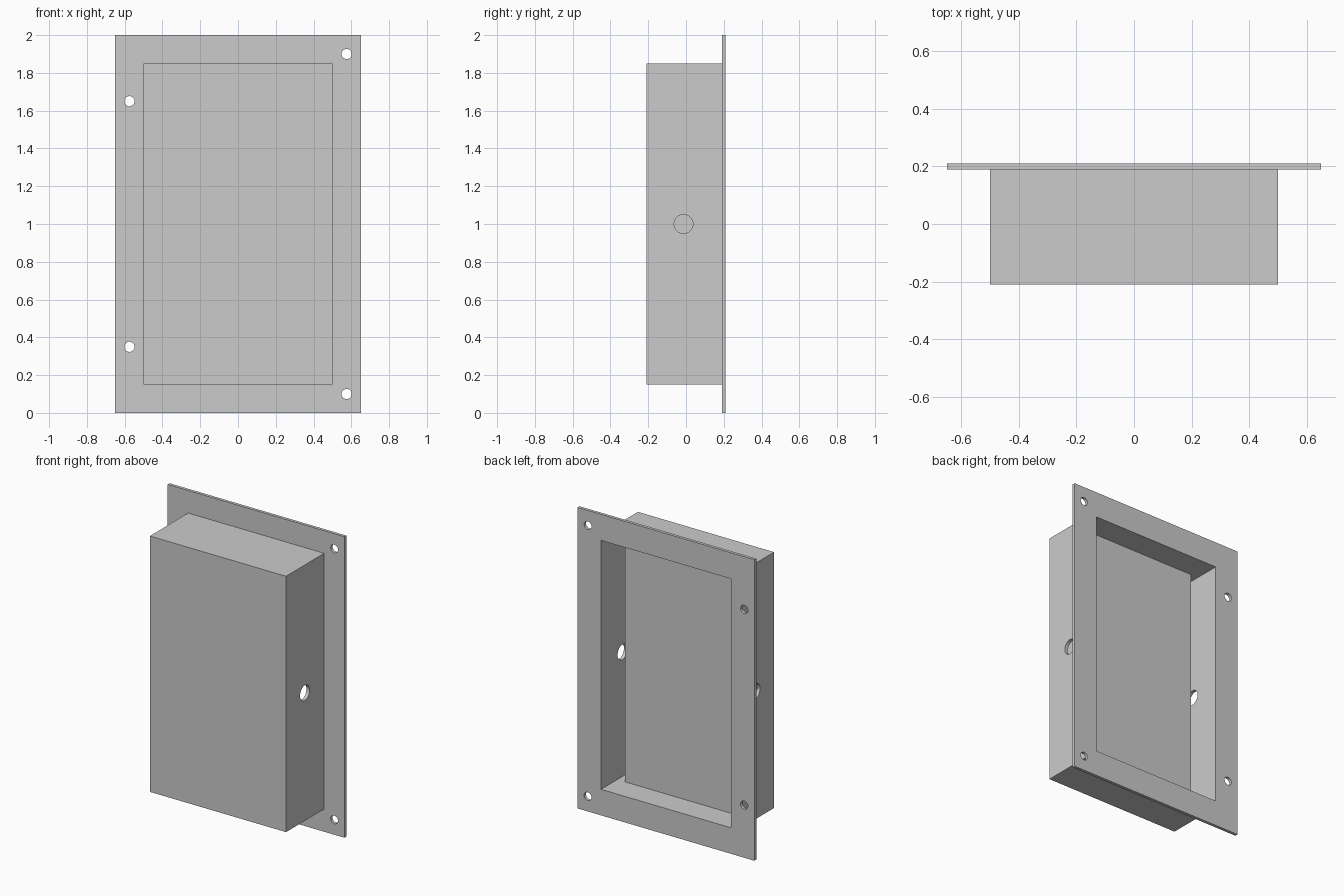
import bpy
import math

if "Cube" in bpy.data.objects:
    bpy.data.objects.remove(bpy.data.objects["Cube"])


def box(name, x, y, z):
    """Box from (min, max) ranges on each axis."""
    bpy.ops.mesh.primitive_cube_add(size=1)
    ob = bpy.context.object
    ob.name = name
    ob.location = [(a + b) / 2 for a, b in (x, y, z)]
    ob.scale = [b - a for a, b in (x, y, z)]
    bpy.ops.object.transform_apply(location=True, rotation=True, scale=True)
    return ob


def drill(name, radius, depth, loc, rot):
    bpy.ops.mesh.primitive_cylinder_add(vertices=48, radius=radius, depth=depth,
                                        location=loc, rotation=rot)
    ob = bpy.context.object
    ob.name = name
    return ob


def cut(target, cutter):
    """Subtract the cutter from the target, then discard it."""
    mod = target.modifiers.new("cut", "BOOLEAN")
    mod.operation = "DIFFERENCE"
    mod.solver = "EXACT"
    mod.object = cutter
    bpy.context.view_layer.objects.active = target
    bpy.ops.object.modifier_apply(modifier=mod.name)
    bpy.data.objects.remove(cutter)


HALF = math.pi / 2
WALL = 0.023
IN_X = 0.5 - WALL
IN_Z = (0.15 + WALL, 1.85 - WALL)

# Open-backed housing with a cable hole through both side walls
housing = box("housing", (-0.5, 0.5), (-0.21, 0.19), (0.15, 1.85))
cut(housing, box("cavity", (-IN_X, IN_X), (-0.21 + WALL, 0.3), IN_Z))
cut(housing, drill("cable_hole", 0.05, 1.4, (0, -0.013, 1), (0, HALF, 0)))

# Mounting flange with four screw holes
flange = box("flange", (-0.65, 0.65), (0.19, 0.21), (0, 2))
cut(flange, box("opening", (-IN_X, IN_X), (0.1, 0.3), IN_Z))
for x, dz in ((0.575, 0.9), (-0.575, 0.65)):
    for side in (-1, 1):
        cut(flange, drill("screw_hole", 0.027, 0.2,
                          (x, 0.2, 1 + side * dz), (HALF, 0, 0)))

# Raised inner block, full height but clear of the side walls
block = box("inner_block", (-0.422, 0.422), (-0.21 + WALL, 0.04), IN_Z)

for ob in (housing, flange, block):
    bpy.ops.object.select_all(action="DESELECT")
    ob.select_set(True)
    bpy.context.view_layer.objects.active = ob
    bpy.ops.object.shade_smooth_by_angle(angle=math.radians(30))
